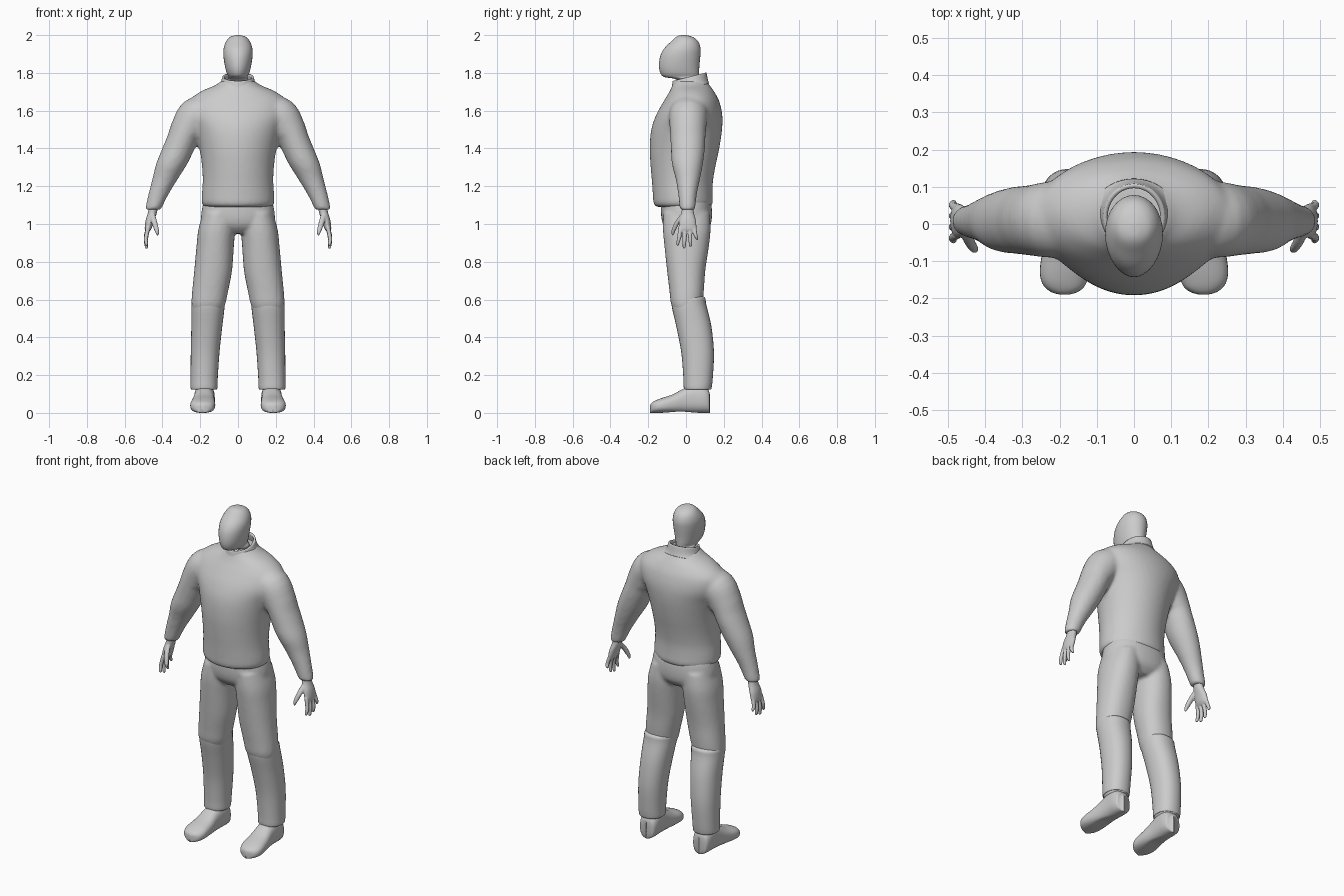
import bpy, bmesh, math
from mathutils import Vector

if "Cube" in bpy.data.objects:
    bpy.data.objects.remove(bpy.data.objects["Cube"])

clay = bpy.data.materials.new("light_grey")
clay.use_nodes = True
GREY = (0.6, 0.6, 0.6, 1)
clay.diffuse_color = GREY
clay.node_tree.nodes["Principled BSDF"].inputs["Base Color"].default_value = GREY


def spline(rows, steps):
    """Catmull-Rom interpolation through rows of (x, y, z, a, b)."""
    out = []
    for i in range(len(rows) - 1):
        p = [rows[max(i - 1, 0)], rows[i], rows[i + 1], rows[min(i + 2, len(rows) - 1)]]
        for k in range(steps):
            t = k / steps
            out.append([0.5 * (2 * q + (r - o) * t + (2 * o - 5 * q + 4 * r - s) * t * t
                               + (3 * q - o - 3 * r + s) * t ** 3) for o, q, r, s in zip(*p)])
    return out + [list(rows[-1])]


def loft(bm, rows, ref=(0, 1, 0), sides=32, power=2.0, steps=4, caps=True):
    """Tube of superellipses; radius b lies along ref, radius a across it."""
    rows = spline(rows, steps)
    ref = Vector(ref)
    rings = []
    for i, (x, y, z, a, b) in enumerate(rows):
        ahead, behind = rows[min(i + 1, len(rows) - 1)], rows[max(i - 1, 0)]
        tangent = (Vector(ahead[:3]) - Vector(behind[:3])).normalized()
        if abs(tangent.z) > 0.9:
            tangent = Vector((0, 0, math.copysign(1, tangent.z)))
        across = ref.cross(tangent).normalized()
        ring = []
        for k in range(sides):
            c, s = math.cos(math.tau * k / sides), math.sin(math.tau * k / sides)
            u = math.copysign(abs(c) ** (2 / power), c) * max(a, 0.002)
            v = math.copysign(abs(s) ** (2 / power), s) * max(b, 0.002)
            ring.append(bm.verts.new(Vector((x, y, z)) + across * u + ref * v))
        rings.append(ring)
    for lo, hi in zip(rings, rings[1:]):
        for k in range(sides):
            n = (k + 1) % sides
            bm.faces.new((lo[k], lo[n], hi[n], hi[k]))
    if caps:
        bm.faces.new(rings[0][::-1])
        bm.faces.new(rings[-1])


def finish(bm, name, voxel=0, smooth=0):
    bmesh.ops.recalc_face_normals(bm, faces=bm.faces)
    for f in bm.faces:
        f.smooth = True
    mesh = bpy.data.meshes.new(name)
    bm.to_mesh(mesh)
    bm.free()
    mesh.materials.append(clay)
    obj = bpy.data.objects.new(name, mesh)
    bpy.context.scene.collection.objects.link(obj)
    if voxel:
        m = obj.modifiers.new("merge", "REMESH")
        m.mode, m.voxel_size, m.use_smooth_shade = "VOXEL", voxel, True
        m = obj.modifiers.new("soften", "SMOOTH")
        m.factor, m.iterations = 0.5, smooth
    return obj


def upright(rows, x=0):
    """Rows of (height, half width, front, back) to loft rows."""
    return [(x, (f + b) / 2, z, w, (b - f) / 2) for z, w, f, b in rows]


def limb(rows, s):
    """Rows of (x, height, half width, front, back) for one side."""
    return [(s * x, (f + b) / 2, z, w, (b - f) / 2) for x, z, w, f, b in rows]


# Head and neck
bm = bmesh.new()
loft(bm, upright([(1.68, .058, -.04, .07), (1.76, .055, -.045, .068), (1.778, .05, -.115, .068),
                  (1.80, .06, -.136, .069), (1.84, .07, -.143, .071), (1.89, .077, -.136, .076),
                  (1.93, .076, -.115, .077), (1.965, .064, -.08, .065), (1.988, .045, -.055, .04),
                  (1.998, .02, -.035, .01), (2.0, .003, -.015, -.005)]))
finish(bm, "head")

# Sweater: torso and both sleeves merged
bm = bmesh.new()
loft(bm, upright([(1.09, .178, -.16, .13), (1.11, .192, -.172, .142), (1.15, .192, -.175, .141),
                  (1.22, .187, -.18, .142), (1.3, .19, -.187, .155), (1.4, .204, -.192, .176),
                  (1.5, .23, -.184, .191), (1.58, .265, -.157, .192), (1.65, .26, -.118, .176),
                  (1.70, .2, -.088, .15), (1.735, .12, -.072, .125), (1.76, .085, -.065, .108)]), sides=48)
for s in (1, -1):
    loft(bm, limb([(.15, 1.61, .07, -.08, .12), (.22, 1.575, .098, -.09, .115),
                   (.275, 1.49, .088, -.085, .105), (.315, 1.40, .086, -.08, .1),
                   (.35, 1.32, .083, -.075, .09), (.385, 1.24, .068, -.055, .075),
                   (.42, 1.16, .054, -.042, .058), (.445, 1.09, .044, -.034, .05),
                   (.449, 1.075, .04, -.03, .046)], s))
finish(bm, "sweater", 0.011, 6)

# Standing collar, lower at the front
bm = bmesh.new()
loft(bm, upright([(1.715, .118, -.09, .122), (1.735, .096, -.078, .116), (1.775, .082, -.07, .108)]),
     sides=40, caps=False)
for v in bm.verts:
    v.co.z += 0.25 * v.co.y
collar = finish(bm, "collar")
mod = collar.modifiers.new("thickness", "SOLIDIFY")
mod.thickness, mod.offset = 0.012, -1

# Trousers: hips and thighs merged
bm = bmesh.new()
loft(bm, upright([(1.15, .17, -.12, .12), (1.1, .187, -.132, .135), (1.03, .196, -.13, .137),
                  (.985, .18, -.115, .125), (.95, .12, -.08, .09)]), sides=40, power=2.2)
for s in (1, -1):
    loft(bm, limb([(.1, 1.06, .085, -.12, .125), (.113, .97, .097, -.122, .13),
                   (.121, .88, .099, -.114, .121), (.132, .75, .1, -.1, .102),
                   (.148, .64, .095, -.087, .094), (.156, .58, .09, -.08, .085),
                   (.16, .54, .078, -.065, .065)], s), power=2.2)
finish(bm, "trousers", 0.01, 4)

for s, side in ((1, "left"), (-1, "right")):
    # Lower trouser leg with a fold behind the knee
    bm = bmesh.new()
    loft(bm, limb([(.152, .625, .05, -.03, .07), (.155, .61, .084, -.066, .1),
                   (.158, .57, .088, -.076, .108), (.165, .46, .082, -.052, .134),
                   (.174, .32, .076, -.025, .148), (.179, .19, .072, -.014, .142),
                   (.18, .135, .071, -.012, .136), (.18, .124, .066, -.006, .13),
                   (.18, .135, .055, .005, .118)], s), power=2.2)
    finish(bm, side + "_lower_leg")

    # Shoe with a flat sole
    bm = bmesh.new()
    loft(bm, [(s * x, y, h / 2, w, h / 2) for x, y, w, h in
              [(.176, .128, .025, .08), (.176, .12, .045, .12), (.177, .09, .054, .145),
               (.178, .04, .054, .15), (.18, -.01, .055, .13), (.183, -.07, .062, .098),
               (.187, -.13, .066, .078), (.187, -.165, .056, .064), (.187, -.183, .035, .052),
               (.187, -.19, .01, .04)]], ref=(0, 0, 1), power=2.5)
    for v in bm.verts:
        v.co.z = max(v.co.z, 0.008 * max(0, 1 - abs(v.co.y + .03) / .1))
    finish(bm, side + "_shoe")

    # Hand: palm, four fingers and thumb merged
    bm = bmesh.new()
    loft(bm, limb([(.446, 1.1, .024, -.02, .036), (.453, 1.06, .024, -.025, .042),
                   (.466, 1.02, .023, -.036, .052), (.475, .98, .019, -.038, .056),
                   (.479, .962, .012, -.032, .05)], s), sides=20)
    for y, tip_y, tip in ((-.029, -.044, .885), (-.005, -.01, .87), (.02, .024, .88), (.043, .057, .915)):
        mid = (.97 + tip) / 2
        loft(bm, [(s * .475, y, .985, .012, .012), (s * .487, (y + tip_y) / 2, mid, .011, .0105),
                  (s * .485, tip_y, tip + .01, .009, .0085), (s * .484, tip_y, tip, .004, .004)], sides=12)
    loft(bm, [(s * .455, -.015, 1.05, .016, .014), (s * .443, -.045, 1.01, .015, .014),
              (s * .43, -.066, .965, .012, .011), (s * .425, -.07, .94, .005, .005)], sides=12)
    finish(bm, side + "_hand", 0.004, 2)
